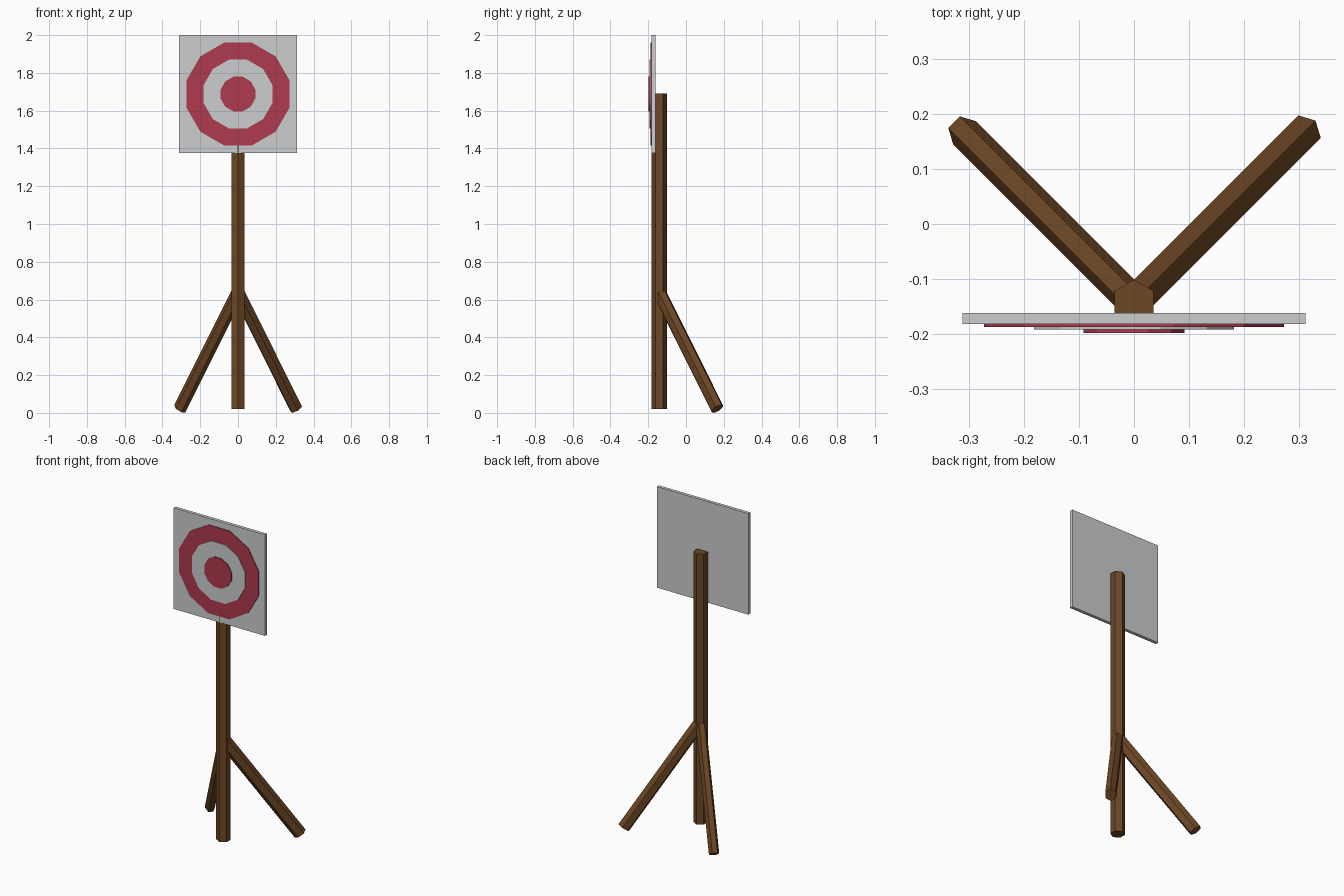
import bpy
import math
from mathutils import Vector, Matrix

cube = bpy.data.objects.get("Cube")
if cube:
    bpy.data.objects.remove(cube, do_unlink=True)


def material(name, rgb):
    mat = bpy.data.materials.new(name)
    mat.use_nodes = True
    mat.diffuse_color = (*rgb, 1)
    bsdf = mat.node_tree.nodes["Principled BSDF"]
    bsdf.inputs["Base Color"].default_value = (*rgb, 1)
    bsdf.inputs["Roughness"].default_value = 0.8
    return mat


WOOD = material("brown wood", (0.15, 0.063, 0.018))
PAINT = material("pale grey", (0.6, 0.61, 0.62))
RED = material("red", (0.43, 0.043, 0.075))


def prism(name, start, end, sides, radius_u, radius_v, roll, mat, side_axis):
    """Straight prism from start to end; side_axis sets the u direction of its section."""
    start, end = Vector(start), Vector(end)
    w = (end - start).normalized()
    u = Vector(side_axis).normalized()
    v = w.cross(u)
    bpy.ops.mesh.primitive_cylinder_add(vertices=sides, radius=1, depth=1)
    obj = bpy.context.object
    obj.name = obj.data.name = name
    section = Matrix.Rotation(roll, 4, "Z")
    size = Matrix.Diagonal((radius_u, radius_v, (end - start).length, 1))
    frame = Matrix((u, v, w)).transposed().to_4x4()
    place = Matrix.Translation((start + end) / 2) @ frame @ size @ section
    obj.data.transform(place)
    obj.data.materials.append(mat)
    return obj


# Upright hexagonal post
POST_Y = -0.142
prism("post", (0, POST_Y, 0.02), (0, POST_Y, 1.69), 6, 0.041, 0.041, 0, WOOD, (1, 0, 0))

# Two splayed back legs; the right one lies with a flat side up, the left one with an edge up
for name, side, radius_u, roll in (("left_leg", 1, 0.0335, 0),
                                   ("right_leg", -1, 0.0295, math.radians(30))):
    prism(name, (0, POST_Y, 0.64), (side * 0.308, POST_Y + 0.308, 0.022), 6,
          radius_u, 0.038, roll, WOOD, (1, -side, 0))

# Square target board
bpy.ops.mesh.primitive_cube_add(size=1)
board = bpy.context.object
board.name = board.data.name = "target_board"
board.data.transform(Matrix.Translation((0, -0.172, 1.688)) @ Matrix.Diagonal((0.624, 0.02, 0.624, 1)))
board.data.materials.append(PAINT)

# Stacked twelve-sided target discs
for name, radius, back, front, mat in (
        ("outer_disc", 0.282, -0.182, -0.187, RED),
        ("middle_disc", 0.188, -0.187, -0.192, PAINT),
        ("centre_disc", 0.095, -0.192, -0.198, RED)):
    prism(name, (0, back, 1.688), (0, front, 1.688), 12, radius, radius,
          math.radians(15), mat, (1, 0, 0))
